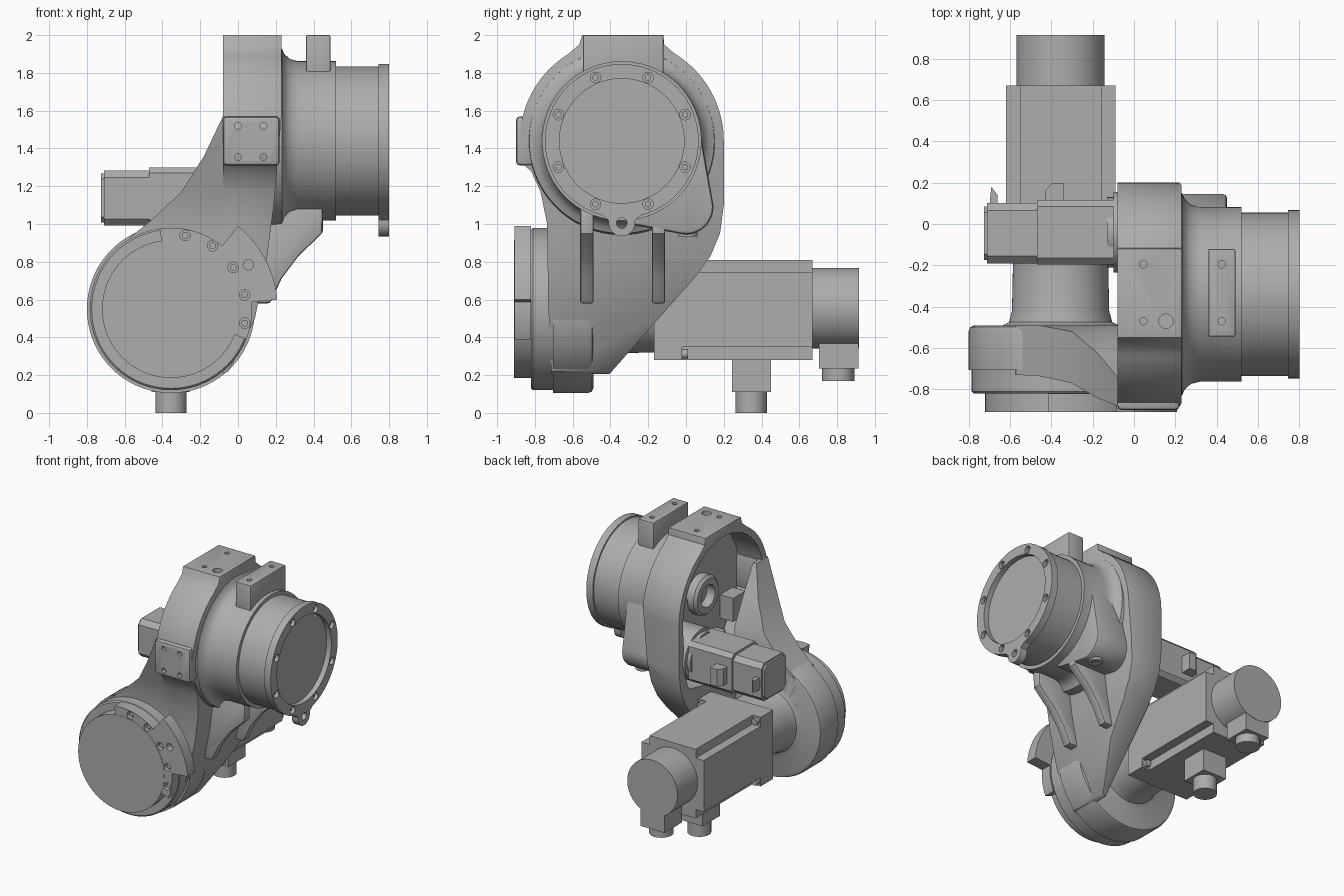
import bpy, bmesh, math
from mathutils import Vector

if "Cube" in bpy.data.objects:
    bpy.data.objects.remove(bpy.data.objects["Cube"], do_unlink=True)

grey = bpy.data.materials.new("machine_grey")
grey.use_nodes = True
tone = (0.42, 0.42, 0.42, 1)
grey.diffuse_color = tone
grey.node_tree.nodes["Principled BSDF"].inputs["Base Color"].default_value = tone


def place(axis, t, a, b):
    """Point at t along the axis, with a, b in the other two axes in order."""
    return Vector({"x": (t, a, b), "y": (a, t, b), "z": (a, b, t)}[axis])


def finish(name, bm):
    bmesh.ops.recalc_face_normals(bm, faces=bm.faces)
    mesh = bpy.data.meshes.new(name)
    bm.to_mesh(mesh)
    bm.free()
    mesh.materials.append(grey)
    obj = bpy.data.objects.new(name, mesh)
    bpy.context.collection.objects.link(obj)
    return obj


def skin(bm, rings):
    """Join rings of points with quads and cap both ends."""
    rows = [[bm.verts.new(p) for p in ring] for ring in rings]
    n = len(rows[0])
    for low, high in zip(rows, rows[1:]):
        for i in range(n):
            j = (i + 1) % n
            bm.faces.new((low[i], low[j], high[j], high[i]))
    bm.faces.new(rows[0])
    bm.faces.new(rows[-1])


def prism(name, axis, pts, t0, t1):
    bm = bmesh.new()
    skin(bm, [[place(axis, t, a, b) for a, b in pts] for t in (t0, t1)])
    return finish(name, bm)


def box(name, x, y, z):
    return prism(name, "z", [(x[0], y[0]), (x[1], y[0]), (x[1], y[1]), (x[0], y[1])], *z)


def arc(c, r, start, end, n=24):
    angles = [math.radians(start + (end - start) * i / n) for i in range(n + 1)]
    return [(c[0] + r * math.cos(a), c[1] + r * math.sin(a)) for a in angles]


def lathe(name, axis, c, profile, n=72):
    """Solid of revolution; profile holds (position, radius) pairs."""
    bm = bmesh.new()
    skin(bm, [[place(axis, t, *p) for p in arc(c, r, 0, 360, n)[:-1]] for t, r in profile])
    return finish(name, bm)


def cut(obj, cutter):
    mod = obj.modifiers.new("cut", "BOOLEAN")
    mod.operation, mod.solver, mod.object = "DIFFERENCE", "EXACT", cutter
    bpy.context.view_layer.objects.active = obj
    bpy.ops.object.modifier_apply(modifier=mod.name)
    bpy.data.objects.remove(cutter, do_unlink=True)


def drill(obj, axis, centres, r, t0, t1):
    bm = bmesh.new()
    for c in centres:
        skin(bm, [[place(axis, t, *p) for p in arc(c, r, 0, 360, 16)[:-1]] for t in (t0, t1)])
    cut(obj, finish("drill", bm))


def bevel(obj, width, segments=2):
    mod = obj.modifiers.new("bevel", "BEVEL")
    mod.width, mod.segments, mod.limit_method = width, segments, "ANGLE"
    mod.angle_limit = math.radians(50)
    bpy.context.view_layer.objects.active = obj
    bpy.ops.object.modifier_apply(modifier=mod.name)


UP = (-0.34, 1.44)     # upper axis, y and z
LOW = (-0.355, 0.55)   # lower axis, x and z

# Main arm housing: side outline, trimmed by planes along its right flank
side = [(-0.55, 2), (-0.12, 2), (-0.115, 1.95), (-0.07, 1.91)]
side += arc(UP, 0.54, 58, 0) + [(0.2, 1.1), (0.18, 0.95), (0.13, 0.83), (0.05, 0.72),
        (-0.49, 0.11), (-0.71, 0.11), (-0.73, 0.6), (-0.735, 1), (-0.77, 1.17), (-0.82, 1.28)]
side += arc(UP, 0.54, 193, 122) + [(-0.565, 1.95)]
housing = prism("arm_housing", "x", side, -0.08, 0.23)
flank = [(0.23, 1.57), (0.19, 1.1), (0.15, 0.8), (0.09, 0.5), (-0.05, 0.22), (-0.3, 0.11)]
bm = bmesh.new()
bm.from_mesh(housing.data)
for (xa, za), (xb, zb) in zip(flank, flank[1:]):
    res = bmesh.ops.bisect_plane(bm, geom=bm.verts[:] + bm.edges[:] + bm.faces[:],
                                 plane_co=(xa, 0, za), plane_no=(za - zb, 0, xb - xa), clear_outer=True)
    rim = [e for e in res["geom_cut"] if isinstance(e, bmesh.types.BMEdge)]
    bmesh.ops.holes_fill(bm, edges=rim)
bmesh.ops.recalc_face_normals(bm, faces=bm.faces)
bm.to_mesh(housing.data)
bm.free()
bevel(housing, 0.018)
cavity = arc(UP, 0.49, 0, 190, 40) + [(-0.74, 1.2), (-0.6, 0.97), (-0.1, 0.88), (0.08, 0.92), (0.14, 1.08)]
cut(housing, prism("cavity", "x", cavity, -0.2, 0.13))
drill(housing, "z", [(0.045, -0.195), (0.045, -0.47)], 0.018, 1.93, 2.1)
drill(housing, "z", [(0.155, -0.47)], 0.035, 1.93, 2.1)

# Bearing hub and boss inside the open housing
hub = lathe("bearing_hub", "x", UP, [(0.14, 0.15), (0.07, 0.15), (0.05, 0.13)], 48)
drill(hub, "x", [UP], 0.085, 0, 0.12)
box("inner_boss", (0.02, 0.14), (-0.75, -0.6), (1.15, 1.33))

# Front mounting pad
pad = box("front_pad", (-0.08, 0.22), (-0.9, -0.8), (1.31, 1.57))
bevel(pad, 0.02)
drill(pad, "y", [(x, z) for x in (0, 0.135) for z in (1.355, 1.52)], 0.018, -1, -0.86)

# Flared web sweeping from the lower drum to the housing
flare = [(0.7, -0.62, -0.73, -0.49), (0.93, -0.57, -0.73, -0.49), (1.02, -0.46, -0.735, -0.49),
         (1.17, -0.3, -0.77, -0.52), (1.36, -0.18, -0.84, -0.62), (1.57, -0.08, -0.88, -0.74)]
bm = bmesh.new()
skin(bm, [[(x, f, z), (-0.05, f, z), (-0.05, b, z), (x, b, z)] for z, x, f, b in flare])
finish("flared_web", bm)

# Lower drum with its rear motor neck
lathe("lower_drum", "y", LOW, [(-0.91, 0.365), (-0.82, 0.365), (-0.82, 0.42), (-0.81, 0.43), (-0.705, 0.43),
      (-0.705, 0.445), (-0.52, 0.445), (-0.498, 0.437), (-0.49, 0.415), (-0.49, 0.28), (-0.475, 0.25),
      (-0.42, 0.235), (-0.17, 0.23)])

# Stop bracket around the drum face
stop = arc(LOW, 0.36, -22, 98) + arc(LOW, 0.43, 98, 51) + arc(LOW, 0.565, 51, 5) + arc(LOW, 0.43, 5, -22)
bracket = prism("stop_bracket", "y", stop, -0.908, -0.82)
bolts = [(-0.28, 0.94), (-0.135, 0.885), (-0.025, 0.77), (0.035, 0.625), (0.035, 0.475), (0.055, 0.785)]
drill(bracket, "y", bolts, 0.028, -1, -0.86)
for x, z in bolts[:-1]:
    lathe("bracket_bolt", "y", (x, z), [(-0.89, 0.018), (-0.84, 0.018)], 12)

# Output barrel with recessed, bolted flange
barrel = lathe("output_barrel", "x", UP, [(0.15, 0.5), (0.232, 0.49), (0.245, 0.46), (0.275, 0.433), (0.32, 0.422),
               (0.52, 0.422), (0.52, 0.395), (0.745, 0.395), (0.745, 0.407), (0.8, 0.407), (0.8, 0.33), (0.76, 0.33)])
drill(barrel, "x", arc(UP, 0.363, 22.5, 337.5, 7), 0.028, 0.76, 0.9)
for c in arc(UP, 0.363, 22.5, 337.5, 7):
    lathe("flange_bolt", "x", c, [(0.75, 0.017), (0.78, 0.017)], 12)
ear = prism("flange_ear", "x", [(-0.46, 1.06), (-0.41, 1.02)] + arc((-0.34, 1.005), 0.07, 190, 350, 12)
            + [(-0.27, 1.02), (-0.22, 1.06)], 0.745, 0.8)
drill(ear, "x", [(-0.34, 1.005)], 0.028, 0.7, 0.9)

# Gear lobe beside the barrel, with drain boss
lobe = prism("gear_lobe", "x", [(-0.3, 1.44), (0.07, 1.52)] + arc((0, 1.09), 0.145, 12, -100) + [(-0.3, 1.0)],
             0.12, 0.45)
bevel(lobe, 0.02)
drain = lathe("drain_boss", "z", (0.36, 0.01), [(0.935, 0.05), (1.02, 0.05)], 32)
drill(drain, "z", [(0.36, 0.01)], 0.025, 0.9, 0.96)

# Pair of stiffening ribs below the barrel
rib = [(0.05, 1.1), (0.45, 1.1), (0.445, 0.95), (0.32, 0.83), (0.23, 0.71), (0.17, 0.58), (0.05, 0.58)]
for y in (-0.56, -0.18):
    bevel(prism("stiffening_rib", "y", rib, y, y + 0.07), 0.012)

# Upper mounting block
block = box("top_block", (0.36, 0.49), (-0.545, -0.12), (1.7, 2))
bevel(block, 0.008)
drill(block, "z", [(0.425, -0.195), (0.425, -0.47)], 0.018, 1.93, 2.1)

# Large rear motor: square flange, notched body, encoder and plugs
mx, mz, h = -0.355, 0.545, 0.265
box("motor_flange", (mx - h, mx + h), (-0.17, -0.02), (mz - h, mz + h))
k = h - 0.068
corner = [(h, -k), (h, k), (k, k), (k, h)]
notched = []
for q in range(4):
    c, s = round(math.cos(q * math.pi / 2)), round(math.sin(q * math.pi / 2))
    notched += [(mx + a * c - b * s, mz + a * s + b * c) for a, b in corner[1:]]
    notched.append((mx - h * s - k * c, mz + h * c - k * s))
prism("motor_body", "y", notched, -0.03, 0.67)
for sx in (-1, 1):
    for sz in (-1, 1):
        lathe("motor_screw", "y", (mx + sx * 0.232, mz + sz * 0.232), [(-0.03, 0.025), (0.01, 0.025)], 16)
lathe("motor_encoder", "y", (mx, 0.555), [(0.66, 0.213), (0.915, 0.213)])
for name, y, z, r, foot in (("power_plug", 0.345, 0.11, 0.083, 0), ("encoder_plug", 0.806, 0.235, 0.085, 0.17)):
    box(name + "_block", (mx - 0.102, mx + 0.102), (y - 0.102, y + 0.106), (z, z + 0.25))
    lathe(name, "z", (mx, y), [(foot, r), (z + 0.02, r)], 40)

# Small side motor seated in the housing
def chamfered(c, s, e):
    half = [(s, -e), (s, e), (e, s), (-e, s)]
    return [(c[0] + a, c[1] + b) for a, b in half + [(-a, -b) for a, b in half]]


SM = (-0.04, 1.145)
lathe("side_motor_seat", "x", SM, [(-0.13, 0.17), (-0.1, 0.17), (-0.1, 0.195), (0.15, 0.195)], 48)
prism("side_motor_body", "x", chamfered(SM, 0.155, 0.125), -0.47, -0.1)
prism("side_motor_cover", "x", chamfered((-0.045, 1.137), 0.146, 0.11), -0.71, -0.46)
prism("side_motor_cap", "x", chamfered((-0.045, 1.137), 0.13, 0.1), -0.725, -0.7)
prism("side_motor_plug", "z", [(-0.43, 0.1), (-0.34, 0.1), (-0.34, 0.195), (-0.4, 0.195), (-0.43, 0.16)], 1.07, 1.2)
prism("side_encoder_plug", "z", [(-0.7, 0.08), (-0.66, 0.08), (-0.66, 0.14), (-0.69, 0.18)], 1.09, 1.18)

# Smooth shading with crisp edges
for obj in bpy.context.scene.objects:
    obj.select_set(obj.type == "MESH")
bpy.context.view_layer.objects.active = housing
bpy.ops.object.shade_smooth_by_angle(angle=math.radians(32))
